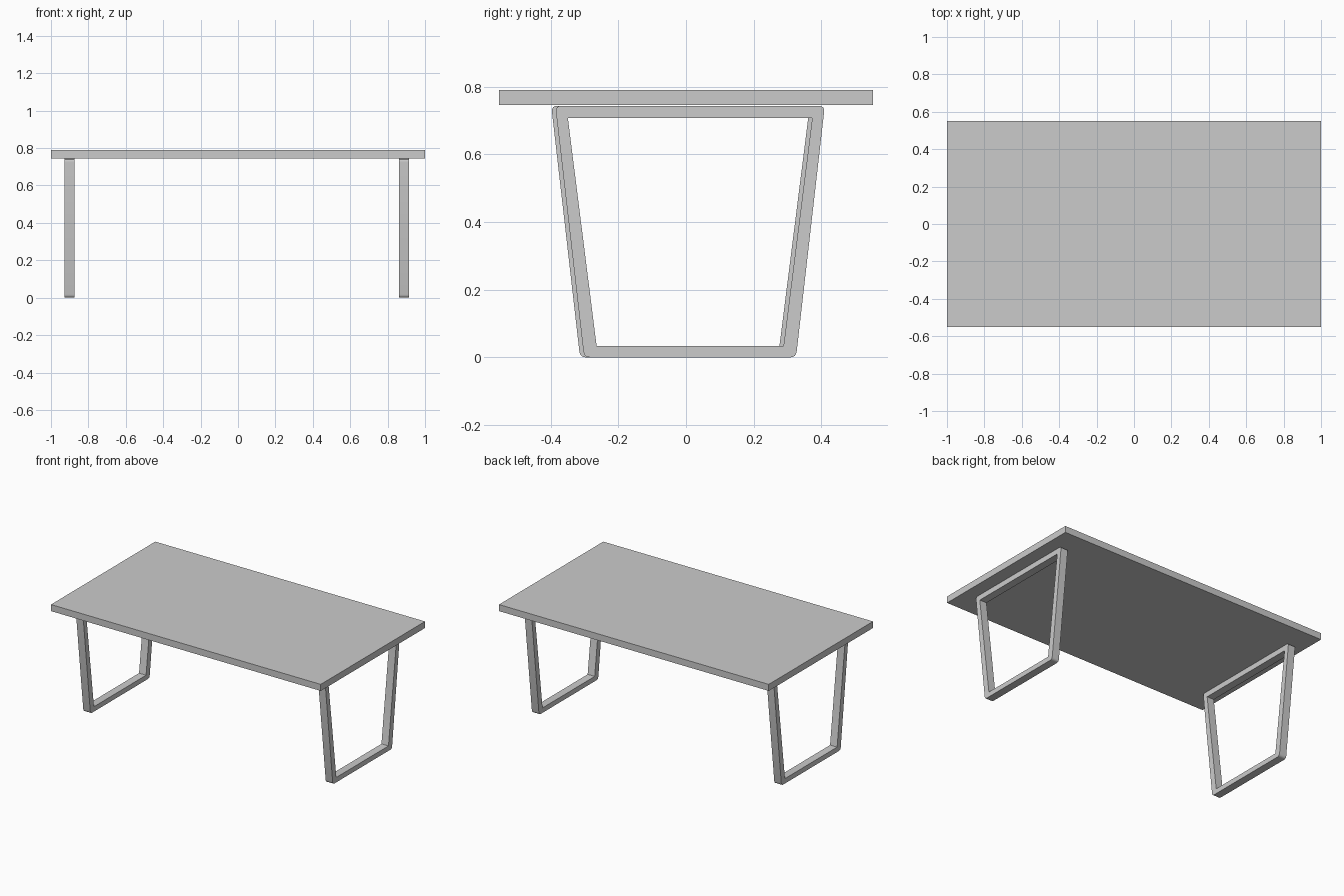
import bpy, bmesh, math

if "Cube" in bpy.data.objects:
    bpy.data.objects.remove(bpy.data.objects["Cube"])


def rounded(points, r, steps=4):
    """Round the corners of a convex profile, keeping a fixed point count."""
    out = []
    n = len(points)
    for i, p in enumerate(points):
        ends = []
        for q in (points[i - 1], points[(i + 1) % n]):
            d = math.hypot(q[0] - p[0], q[1] - p[1])
            ends.append([p[k] + (q[k] - p[k]) * r / d for k in (0, 1)])
        a, b = ends
        for s in range(steps + 1):
            t = s / steps
            out.append([(1 - t) ** 2 * a[k] + 2 * t * (1 - t) * p[k] + t * t * b[k] for k in (0, 1)])
    return out


def leg_frame(name, x0, x1, yc):
    """Tapered closed loop leg, extruded along x."""
    outer = rounded([(-.313, .002), (.313, .002), (.398, .745), (-.398, .745)], .018)
    inner = rounded([(-.276, .035), (.276, .035), (.361, .709), (-.361, .709)], .001)
    bm = bmesh.new()
    loops = [[bm.verts.new((x, y + yc, z)) for y, z in prof]
             for x, prof in ((x0, outer), (x1, outer), (x1, inner), (x0, inner))]
    n = len(outer)
    for a, b in zip(loops, loops[1:] + loops[:1]):
        for i in range(n):
            j = (i + 1) % n
            bm.faces.new((a[i], a[j], b[j], b[i]))
    bmesh.ops.recalc_face_normals(bm, faces=bm.faces)
    mesh = bpy.data.meshes.new(name)
    bm.to_mesh(mesh)
    bm.free()
    obj = bpy.data.objects.new(name, mesh)
    bpy.context.collection.objects.link(obj)
    bpy.ops.object.select_all(action='DESELECT')
    obj.select_set(True)
    bpy.context.view_layer.objects.active = obj
    bpy.ops.object.shade_smooth_by_angle(angle=math.radians(30))


# Table top slab
bpy.ops.mesh.primitive_cube_add(size=1, location=(0, 0, .7675))
top = bpy.context.object
top.name = "table_top"
top.scale = (2, 1.104, .044)

# Leg frames at both ends
leg_frame("left_leg_frame", -.927, -.875, 0)
leg_frame("right_leg_frame", .862, .914, .012)
# Stand exactly on the ground
for o in bpy.data.objects:
    if "leg" in o.name:
        o.location.z = -.002
